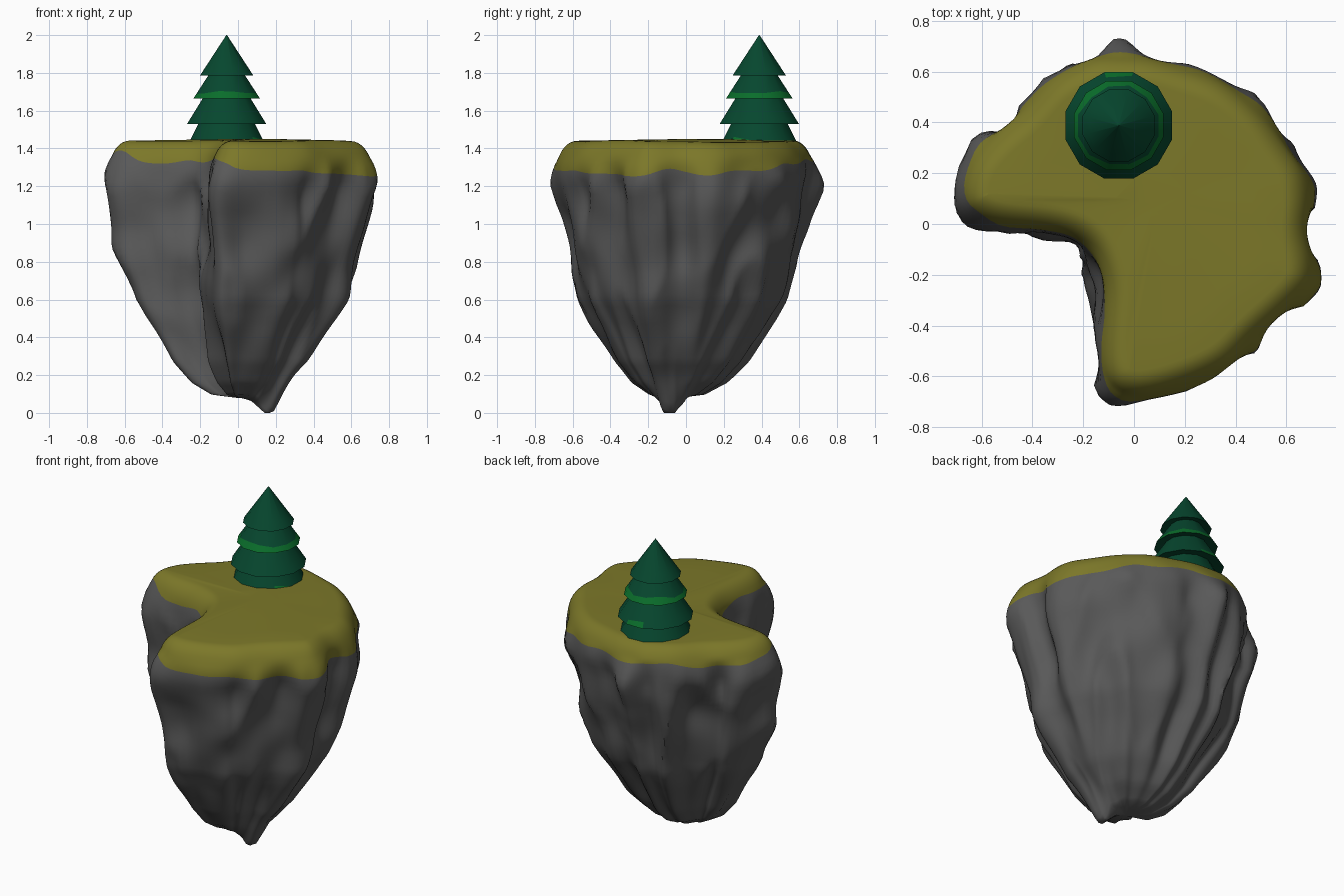
import bpy, bmesh, math, random
from mathutils import Vector, noise

random.seed(4)
if "Cube" in bpy.data.objects:
    bpy.data.objects.remove(bpy.data.objects["Cube"], do_unlink=True)


def make_material(name, colour):
    mat = bpy.data.materials.new(name)
    mat.use_nodes = True
    mat.diffuse_color = (*colour, 1)
    shader = next(n for n in mat.node_tree.nodes if n.type == "BSDF_PRINCIPLED")
    shader.inputs["Base Color"].default_value = (*colour, 1)
    shader.inputs["Roughness"].default_value = 0.9
    return mat


rock = make_material("grey rock", (0.1, 0.1, 0.1))
grass = make_material("olive grass", (0.2, 0.186, 0.022))
needles = make_material("dark green needles", (0.002, 0.063, 0.028))
fresh = make_material("bright green needles", (0.003, 0.155, 0.024))


def finish(name, bm, materials, angle):
    bmesh.ops.recalc_face_normals(bm, faces=bm.faces)
    mesh = bpy.data.meshes.new(name)
    bm.to_mesh(mesh)
    bm.free()
    for mat in materials:
        mesh.materials.append(mat)
    obj = bpy.data.objects.new(name, mesh)
    bpy.context.collection.objects.link(obj)
    bpy.ops.object.select_all(action="DESELECT")
    obj.select_set(True)
    bpy.context.view_layer.objects.active = obj
    bpy.ops.object.shade_smooth_by_angle(angle=math.radians(angle))


def bridge(bm, low, high, material):
    count = len(low)
    faces = []
    for i in range(count):
        j = (i + 1) % count
        face = bm.faces.new((low[i], low[j], high[j], high[i]))
        face.material_index = material
        faces.append(face)
    return faces


def interpolate(keys, value):
    for (a, va), (b, vb) in zip(keys, keys[1:]):
        if value <= b:
            return va + (vb - va) * max(0, (value - a) / (b - a))
    return keys[-1][1]


def spline(points, steps):
    """Closed smooth curve through the points."""
    result = []
    count = len(points)
    for i in range(count):
        a, b, c, d = (Vector(points[(i + k) % count]) for k in (-1, 0, 1, 2))
        for s in range(steps):
            t = s / steps
            result.append(0.5 * (2 * b + (c - a) * t + (2 * a - 5 * b + 4 * c - d) * t**2
                                 + (3 * b - a - 3 * c + d) * t**3))
    return result


def bump(point, centre, width):
    return math.exp(-(point - centre).length_squared / width**2)


# Floating cliff: a notched outline tapering downwards
OUTLINE = [(-.12, -.71), (.05, -.68), (.3, -.63), (.38, -.55), (.48, -.48), (.56, -.37),
           (.68, -.3), (.73, -.19), (.69, -.08), (.68, .02), (.72, .14), (.65, .25),
           (.57, .36), (.48, .49), (.38, .54), (.22, .65), (.08, .63), (-.06, .71),
           (-.16, .64), (-.28, .65), (-.4, .51), (-.5, .38), (-.6, .36), (-.72, .13),
           (-.66, 0), (-.45, -.02), (-.25, -.03), (-.18, -.1), (-.13, -.2), (-.12, -.34),
           (-.15, -.5)]
TAPER = [(.08, .02), (.095, .2), (.16, .35), (.27, .49), (.36, .57), (.5, .7),
         (.6, .78), (.7, .82), (.9, .89), (1.1, .96), (1.25, 1), (1.5, 1)]
CENTRE = Vector((.01, -.06))
TIP = Vector((.17, -.09))
NOTCH = Vector((-.14, -.22))
ARM_END = Vector((-.64, .02))
TOP, SHOULDER = 1.44, 1.28

outline = spline(OUTLINE, 5)
count = len(outline)
soft = [sum((outline[(i + k) % count] for k in range(-5, 6)), Vector((0, 0))) / 11
        for i in range(count)]
normals = []
for i in range(count):
    along = (soft[(i + 1) % count] - soft[i - 1]).normalized()
    normals.append(Vector((along.y, -along.x)))


def grass_edge(i):
    wobble = noise.noise(Vector((*soft[i], 0)) * 5) * 0.04
    droop = max(0, normals[i].dot(Vector((.95, -.35)))) * 0.08
    return 1.335 - droop + wobble + 0.045 * bump(soft[i], ARM_END, 0.2)


def cliff_point(i, z):
    scale = interpolate(TAPER, z)
    blend = min(1, max(0, (z - 1.2) / 0.16))
    rise = min(1, max(0, (z - SHOULDER) / (TOP - SHOULDER)))
    inset = 0.11 * (1 - math.sqrt(1 - rise**2))
    flat = outline[i].lerp(soft[i], blend) - normals[i] * inset
    # Long vertical ridges with finer lumps over them
    ridge = abs(noise.noise(Vector((flat.x * 4, flat.y * 4, z * 1.6))))
    lump = noise.noise(Vector((flat.x * 5, flat.y * 5, z * 4 + 9)))
    flat += normals[i] * (0.02 - ridge * 0.09 + lump * 0.04) * (1 - blend)
    # The notch gets shallower towards the bottom
    fill = 0.09 * bump(outline[i], NOTCH, 0.22) * min(1, max(0, (1.2 - z) / 0.5))
    flat = CENTRE + (flat - CENTRE) * scale + normals[i] * fill * min(1, scale * 2)
    height = z + 0.014 * rise * noise.noise(Vector((*flat, 3)) * 2)
    # Hanging point at the bottom
    height -= 0.15 * bump(flat, TIP, 0.075) * max(0, 1 - z / 0.6)
    return Vector((*flat, max(0, height)))


bm = bmesh.new()
LOWER, UPPER = 44, 9
rings = []
for row in range(LOWER + UPPER + 1):
    ring = []
    for i in range(count):
        edge = grass_edge(i)
        if row <= LOWER:
            z = .08 + (edge - .08) * (row / LOWER) ** 1.4
        else:
            t = (row - LOWER) / UPPER
            z = edge + (TOP - edge) * math.sin(t * math.pi / 2)
        ring.append(bm.verts.new(cliff_point(i, z)))
    rings.append(ring)
for row, (low, high) in enumerate(zip(rings, rings[1:])):
    bridge(bm, low, high, 1 if row >= LOWER else 0)
bm.faces.new(rings[0])

# Grassy top closed towards a point that sees the whole outline
hub = Vector((.1, .1, TOP + 0.012))
inner = rings[-1]
for step in (.75, .5, .25):
    ring = [bm.verts.new(hub.lerp(v.co, step)) for v in rings[-1]]
    bridge(bm, inner, ring, 1)
    inner = ring
bm.faces.new(inner).material_index = 1
finish("floating_cliff", bm, [rock, grass], 50)

# Fir tree: stacked flared tiers, with a bright fringe on one of them
SIDES = 12
TREE = Vector((-.06, .388, 0))


def tree_ring(bm, radius, z, jag=0, slope=0):
    ring = []
    for i in range(SIDES):
        angle = math.tau * (i + 0.5) / SIDES
        shift = random.uniform(-jag, jag)
        r = radius - shift * slope
        ring.append(bm.verts.new(TREE + Vector((r * math.cos(angle), r * math.sin(angle), z + shift))))
    return ring


def tier(name, top_radius, top, base_radius, base, bright):
    """One skirt; bright lists the sides that carry a light green fringe."""
    bm = bmesh.new()
    slope = (base_radius - top_radius) / (top - base)
    fringe = 0.033
    high = tree_ring(bm, top_radius, top)
    middle = tree_ring(bm, base_radius - fringe * slope, base + fringe, 0.011, slope)
    low = tree_ring(bm, base_radius, base)
    under = tree_ring(bm, base_radius * 0.5, base + 0.02)
    bridge(bm, middle, high, 0)
    for side, face in enumerate(bridge(bm, low, middle, 0)):
        face.material_index = int(side in bright)
    bridge(bm, under, low, 0)
    bm.faces.new(high)
    bm.faces.new(under)
    finish(name, bm, [needles, fresh], 40)


tier("tree_top_tier", 0.002, 2.0, .147, 1.785, ())
tier("tree_upper_tier", .085, 1.81, .182, 1.665, range(SIDES))
tier("tree_middle_tier", .115, 1.69, .217, 1.53, (2,))
tier("tree_bottom_tier", .14, 1.56, .212, 1.42, (10,))
